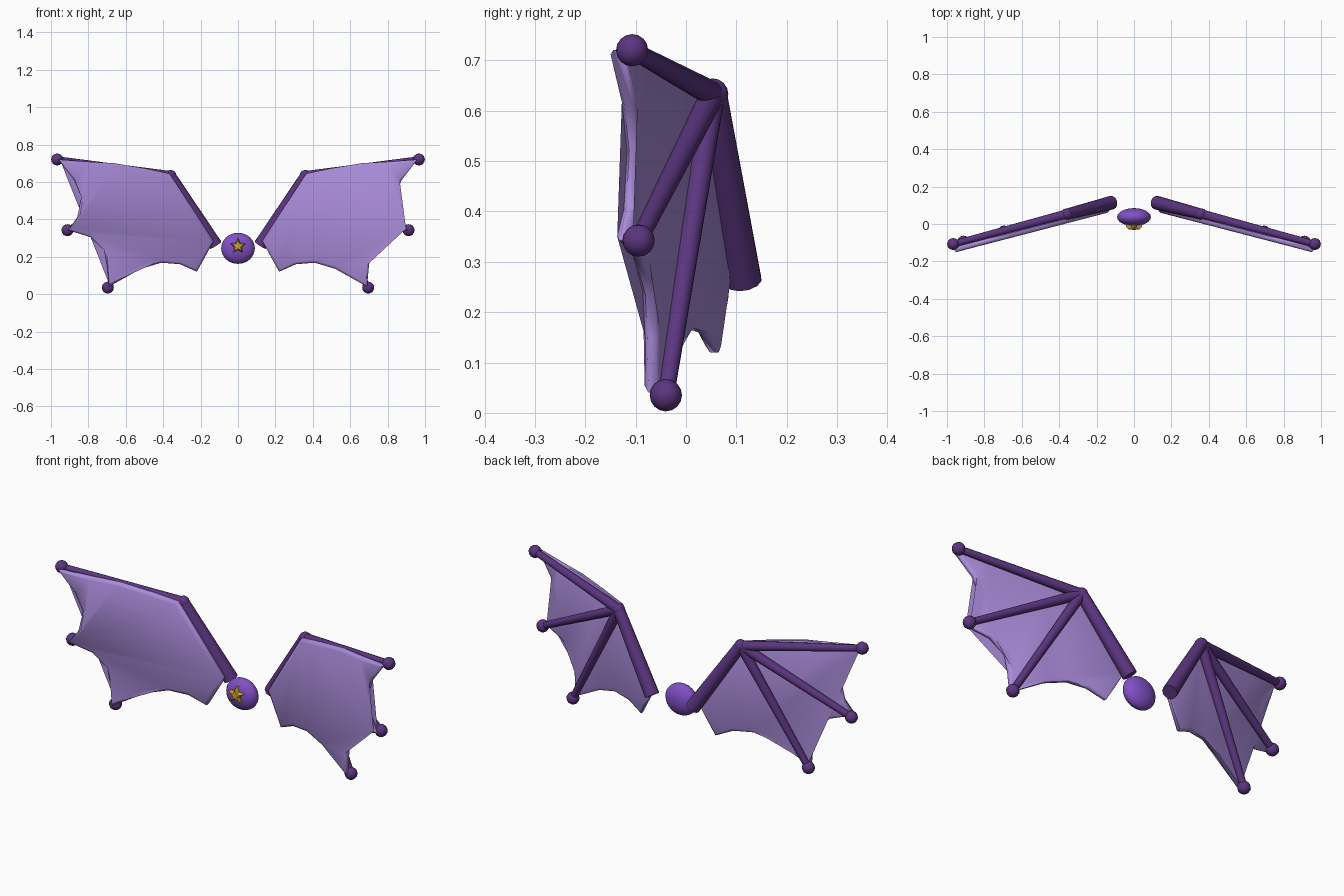
import bpy, bmesh, math
from mathutils import Vector, Matrix

cube = bpy.data.objects.get("Cube")
if cube:
    bpy.data.objects.remove(cube)


def material(name, rgb):
    m = bpy.data.materials.new(name)
    m.use_nodes = True
    m.diffuse_color = (*rgb, 1)
    bsdf = m.node_tree.nodes["Principled BSDF"]
    bsdf.inputs["Base Color"].default_value = (*rgb, 1)
    bsdf.inputs["Roughness"].default_value = 0.6
    return m


LILAC = material("lilac membrane", (0.40, 0.26, 0.70))
DARK = material("dark purple bone", (0.105, 0.036, 0.215))
VIOLET = material("violet orb", (0.22, 0.08, 0.56))
GOLD = material("gold star", (0.62, 0.36, 0.03))


def finish(bm, name, mat, angle):
    bmesh.ops.recalc_face_normals(bm, faces=bm.faces)
    mesh = bpy.data.meshes.new(name)
    bm.to_mesh(mesh)
    bm.free()
    mesh.materials.append(mat)
    ob = bpy.data.objects.new(name, mesh)
    bpy.context.collection.objects.link(ob)
    bpy.ops.object.select_all(action="DESELECT")
    ob.select_set(True)
    bpy.context.view_layer.objects.active = ob
    bpy.ops.object.shade_smooth_by_angle(angle=math.radians(angle))
    return ob


def ball(name, centre, radii, mat, segs=12, rings=8):
    bm = bmesh.new()
    bmesh.ops.create_uvsphere(bm, u_segments=segs, v_segments=rings, radius=1)
    bmesh.ops.scale(bm, vec=radii, verts=bm.verts)
    bmesh.ops.translate(bm, vec=centre, verts=bm.verts)
    return finish(bm, name, mat, 60)


def bone(name, a, b, r1, r2):
    bm = bmesh.new()
    d = b - a
    turn = d.to_track_quat("Z", "Y").to_matrix().to_4x4()
    bmesh.ops.create_cone(bm, cap_ends=True, segments=12, radius1=r1, radius2=r2,
                          depth=d.length, matrix=Matrix.Translation((a + b) / 2) @ turn)
    return finish(bm, name, DARK, 50)


# Scalloped wing outline (x, z), running around the membrane
OUTLINE = [(0.13, 0.285), (0.17, 0.21), (0.22, 0.12), (0.31, 0.16), (0.41, 0.168),
           (0.52, 0.135), (0.69, 0.04), (0.70, 0.15), (0.715, 0.235), (0.79, 0.305),
           (0.91, 0.342), (0.86, 0.41), (0.837, 0.52), (0.875, 0.61), (0.96, 0.72),
           (0.80, 0.708), (0.66, 0.70), (0.50, 0.673), (0.365, 0.645)]


def membrane(name, s):
    bm = bmesh.new()
    n = len(OUTLINE)
    pts = [Vector(p) for p in OUTLINE]

    def ring(inset, offset):
        out = []
        for i, p in enumerate(pts):
            t = (pts[(i + 1) % n] - pts[i - 1]).normalized()
            q = p + Vector((-t.y, t.x)) * inset
            out.append(bm.verts.new((s * q.x, 0.143 - 0.26 * q.x + offset, q.y)))
        return out

    # back face, rounded rim, front face
    rings = [ring(0.014, -0.015), ring(0, -0.021), ring(0, -0.038), ring(0.014, -0.046)]
    for a, b in zip(rings, rings[1:]):
        for i in range(n):
            j = (i + 1) % n
            bm.faces.new((a[i], a[j], b[j], b[i]))
    caps = [bm.faces.new(rings[0]), bm.faces.new(rings[-1])]
    bmesh.ops.triangulate(bm, faces=caps)
    return finish(bm, name, LILAC, 65)


# Wings: arm, knuckle, three fingers with ball tips, and skin
for side, s in (("left", 1), ("right", -1)):
    def at(x, y, z):
        return Vector((s * x, y, z))

    knuckle = at(0.36, 0.053, 0.633)
    bone(side + "_wing_arm", at(0.12, 0.114, 0.262), knuckle, 0.037, 0.029)
    ball(side + "_wing_knuckle", knuckle, (0.031,) * 3, DARK)
    tips = {"upper": at(0.967, -0.107, 0.72), "middle": at(0.912, -0.094, 0.342),
            "lower": at(0.696, -0.04, 0.035)}
    for label, tip in tips.items():
        bone(f"{side}_{label}_finger", knuckle, tip, 0.025, 0.017)
        ball(f"{side}_{label}_finger_tip", tip, (0.032,) * 3, DARK)
    membrane(side + "_wing_membrane", s)

# Flattened orb between the wings
ball("centre_orb", (0, 0.037, 0.245), (0.09, 0.048, 0.083), VIOLET, 24, 16)

# Raised five-pointed star on the front of the orb
bm = bmesh.new()


def star_ring(scale, y):
    verts = []
    for i in range(10):
        r = scale * (0.044 if i % 2 == 0 else 0.021)
        a = math.pi / 2 + i * math.pi / 5
        verts.append(bm.verts.new((r * math.cos(a), y, 0.257 + r * math.sin(a))))
    return verts


back, mid, front = star_ring(1, 0.01), star_ring(1, -0.017), star_ring(0.7, -0.028)
peak = bm.verts.new((0, -0.032, 0.257))
bm.faces.new(back)
for i in range(10):
    j = (i + 1) % 10
    bm.faces.new((back[i], back[j], mid[j], mid[i]))
    bm.faces.new((mid[i], mid[j], front[j], front[i]))
    bm.faces.new((front[i], front[j], peak))
finish(bm, "gold_star", GOLD, 35)
